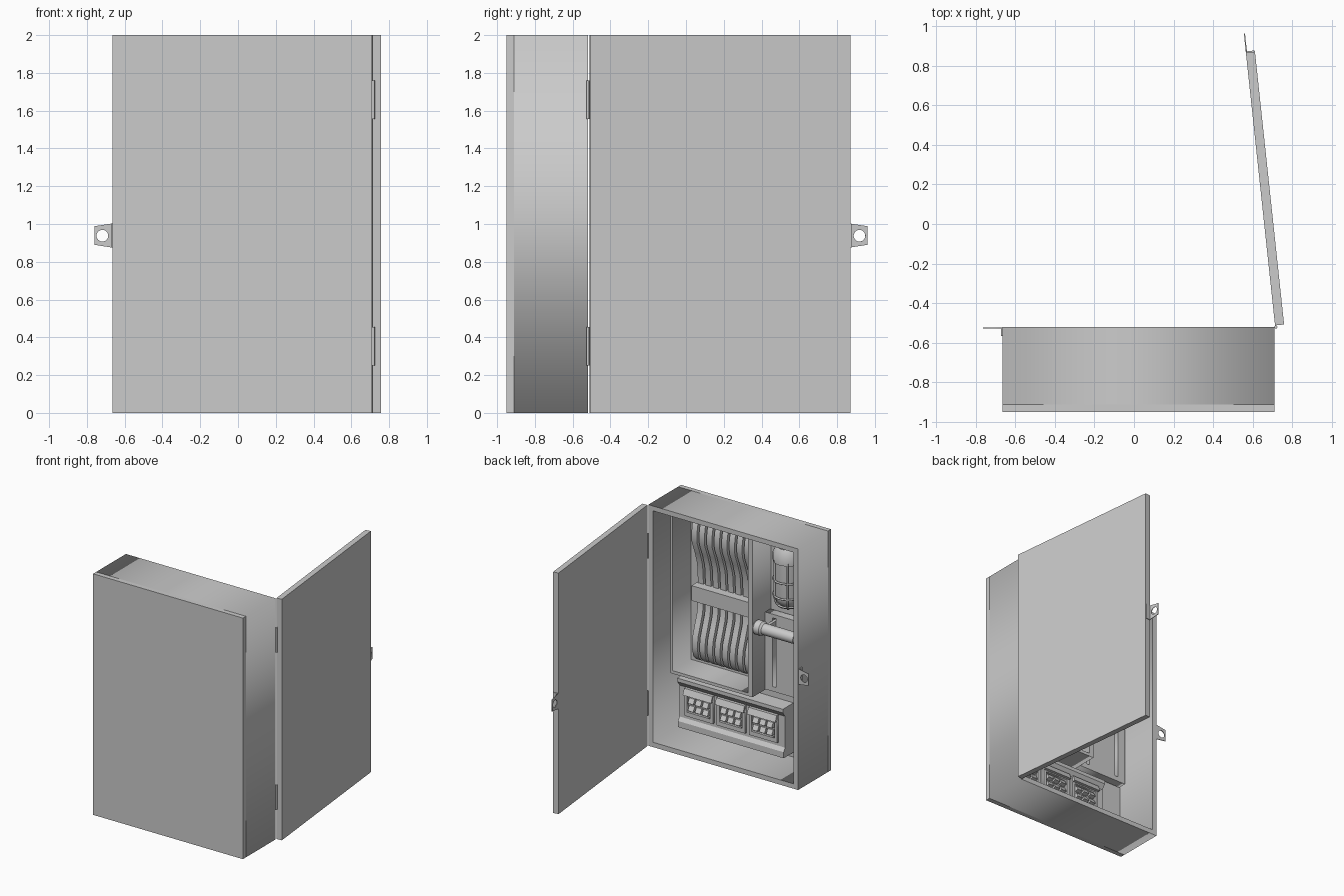
import bpy, bmesh
from math import pi, sin, cos, atan2, radians
from mathutils import Matrix, Vector

if "Cube" in bpy.data.objects:
    bpy.data.objects.remove(bpy.data.objects["Cube"])


def mesh_obj(name, bm, smooth=False):
    bmesh.ops.recalc_face_normals(bm, faces=bm.faces)
    me = bpy.data.meshes.new(name)
    bm.to_mesh(me)
    bm.free()
    ob = bpy.data.objects.new(name, me)
    bpy.context.collection.objects.link(ob)
    if smooth:
        select(ob)
        bpy.ops.object.shade_smooth_by_angle(angle=radians(35))
    return ob


def select(ob):
    bpy.ops.object.select_all(action='DESELECT')
    bpy.context.view_layer.objects.active = ob
    ob.select_set(True)


def box(name, x, y, z, matrix=None):
    bm = bmesh.new()
    bmesh.ops.create_cube(bm, size=1)
    for v in bm.verts:
        v.co = [(a + b) / 2 + c * (b - a) for (a, b), c in zip((x, y, z), v.co)]
    ob = mesh_obj(name, bm)
    if matrix:
        ob.matrix_world = matrix
    return ob


def rect(x0, x1, z0, z1):
    return [(x0, z0), (x1, z0), (x1, z1), (x0, z1)]


def circle(x, z, r, n=24):
    return [(x + r * cos(2 * pi * i / n), z + r * sin(2 * pi * i / n)) for i in range(n)]


def plate(name, loops, y0, y1, matrix=Matrix()):
    """Outline plus holes in the xz plane, extruded from y0 to y1."""
    cu = bpy.data.curves.new(name, 'CURVE')
    cu.dimensions, cu.fill_mode, cu.extrude = '2D', 'BOTH', (y1 - y0) / 2
    for loop in loops:
        s = cu.splines.new('POLY')
        s.points.add(len(loop) - 1)
        for p, (a, b) in zip(s.points, loop):
            p.co = (a, b, 0, 1)
        s.use_cyclic_u = True
    ob = bpy.data.objects.new(name, cu)
    bpy.context.collection.objects.link(ob)
    ob.matrix_world = matrix @ Matrix.Translation((0, (y0 + y1) / 2, 0)) @ Matrix.Rotation(pi / 2, 4, 'X')
    select(ob)
    bpy.ops.object.convert(target='MESH')


def extrude_x(name, profile, x0, x1, smooth=False):
    """Closed yz profile extruded along x."""
    bm = bmesh.new()
    f = bm.faces.new([bm.verts.new((x0, y, z)) for y, z in profile])
    ext = bmesh.ops.extrude_face_region(bm, geom=[f])
    bmesh.ops.translate(bm, vec=(x1 - x0, 0, 0),
                        verts=[v for v in ext['geom'] if isinstance(v, bmesh.types.BMVert)])
    return mesh_obj(name, bm, smooth)


def lathe(name, profile, matrix, n=24):
    """(radius, height) profile turned around local z."""
    bm = bmesh.new()
    vs = [bm.verts.new((r, 0, h)) for r, h in profile]
    es = [bm.edges.new(p) for p in zip(vs, vs[1:])]
    bmesh.ops.spin(bm, geom=vs + es, axis=(0, 0, 1), cent=(0, 0, 0), angle=2 * pi, steps=n)
    bmesh.ops.remove_doubles(bm, verts=bm.verts, dist=1e-5)
    mesh_obj(name, bm, True).matrix_world = matrix


def wire(name, pts, r, cyclic=False):
    cu = bpy.data.curves.new(name, 'CURVE')
    cu.dimensions, cu.bevel_depth, cu.bevel_resolution = '3D', r, 2
    s = cu.splines.new('POLY')
    s.points.add(len(pts) - 1)
    for p, c in zip(s.points, pts):
        p.co = (*c, 1)
    s.use_cyclic_u = cyclic
    ob = bpy.data.objects.new(name, cu)
    bpy.context.collection.objects.link(ob)
    select(ob)
    bpy.ops.object.convert(target='MESH')


# Cabinet shell, open toward +y
box("cabinet_back", (-.665, .71), (-.95, -.91), (0, 2))
plate("cabinet_walls", [rect(-.665, .71, 0, 2), rect(-.623, .668, .04, 1.96)], -.91, -.52)

# Door, swung open
ang = atan2(1.375, -.147)
hinge = Matrix.Translation((.712, -.512, 0)) @ Matrix.Rotation(ang, 4, 'Z')
box("door", (0, 1.385), (-.046, 0), (0, 2), hinge)
for i, z in enumerate((.25, 1.555)):
    lathe(f"hinge_{i}", [(0, 0), (.008, 0), (.008, .205), (0, .205)],
          Matrix.Translation((.716, -.52, z)), 12)

# Padlock tabs on the cabinet side and the door edge
tab = [[(0, .875), (.096, .89), (.096, .988), (0, 1.003)], circle(.053, .938, .031)]
plate("cabinet_tab", tab, -.003, .003,
      Matrix.Translation((-.665, -.525, 0)) @ Matrix.Rotation(pi, 4, 'Z'))
box("cabinet_tab_fold", (-.671, -.665), (-.566, -.522), (.875, 1.003))
plate("door_tab", tab, -.006, 0, hinge @ Matrix.Translation((1.385, 0, 0)))
box("door_tab_fold", (1.385, 1.391), (-.044, 0), (.875, 1.003), hinge)

# Compartment for the cables
plate("cable_compartment", [rect(-.145, .61, .575, 1.96), rect(-.105, .59, .6, 1.935)], -.91, -.665)

# Row of bent cables held by a clamp band
path = [(-.91, 1.89), (-.84, 1.87), (-.80, 1.81), (-.785, 1.72), (-.79, 1.64), (-.83, 1.54), (-.86, 1.44),
        (-.87, 1.3), (-.87, 1.14), (-.86, 1.04), (-.83, .95), (-.80, .86), (-.79, .77), (-.81, .69),
        (-.85, .65), (-.91, .635)]
pv = [Vector(p) for p in path]
inner = []
for i, p in enumerate(pv):
    t = (pv[min(i + 1, len(pv) - 1)] - pv[max(i - 1, 0)]).normalized()
    inner.append(tuple(p + Vector((t.y, -t.x)) * .03))
for i in range(9):
    x = .475 - i * .069
    extrude_x(f"cable_{i}", path + inner[::-1], x - .025, x + .025, True)
box("cable_clamp", (-.105, .51), (-.91, -.80), (1.15, 1.275))

# Switch housing with sloped hood
extrude_x("switch_housing", [(-.91, .08), (-.78, .08), (-.78, .13), (-.80, .16), (-.80, .42),
                             (-.77, .46), (-.77, .49), (-.91, .49)], -.35, .62)
for i in range(3):
    cx = .43 - i * .295
    # raised bezel with recessed window
    plate(f"switch_bezel_{i}", [rect(cx - .13, cx + .13, .19, .41), rect(cx - .105, cx + .105, .225, .36)],
          -.80, -.78)
    extrude_x(f"bezel_hood_{i}", [(-.80, .37), (-.755, .37), (-.775, .42), (-.80, .42)], cx - .13, cx + .13)
    for c in range(3):
        for r in range(2):
            sx, sz = cx + (c - 1) * .065, .262 + r * .062
            extrude_x(f"switch_{i}_{c}_{r}", [(-.80, sz - .023), (-.765, sz - .015),
                                              (-.785, sz + .023), (-.80, sz + .023)], sx - .025, sx + .025)

# Lever plate with two slots
plate("lever_plate", [rect(-.605, -.145, .58, 1.22), rect(-.245, -.215, .62, 1.19),
                      rect(-.535, -.505, .62, 1.19)], -.90, -.83)
for i, x in enumerate((-.23, -.52)):
    box(f"lever_arm_{i}", (x - .012, x + .012), (-.91, -.70), (1.13, 1.17))
half = [(0, .225), (.045, .225), (.058, .21), (.058, .16), (.045, .145)]
lathe("lever_handle", half + [(r, -h) for r, h in half[::-1]],
      Matrix.Translation((-.375, -.70, 1.15)) @ Matrix.Rotation(pi / 2, 4, 'Y'))

# Caged bulkhead lamp
lx, ly, R = -.41, -.76, .105
box("lamp_mount", (-.58, -.24), (-.91, -.875), (1.34, 1.9))
dome = [(R * sin(a), 1.47 - R * cos(a)) for a in [pi / 2 * k / 6 for k in range(7)]]
lathe("lamp_glass", dome + [(R, 1.76)], Matrix.Translation((lx, ly, 0)))
lathe("lamp_cap", [(0, 1.75), (.12, 1.75), (.12, 1.82), (.09, 1.87), (0, 1.87)], Matrix.Translation((lx, ly, 0)))
C = R + .012
for k in range(3):
    a = pi * k / 3
    arc = [(-C * cos(b), 1.47 - C * sin(b)) for b in [pi * j / 12 for j in range(13)]]
    pts = [(-C, 1.77)] + arc + [(C, 1.77)]
    wire(f"lamp_cage_bar_{k}", [(lx + r * cos(a), ly + r * sin(a), z) for r, z in pts], .008)
for k, (r, z) in enumerate(((C, 1.6), (C, 1.47), (C * .75, 1.393))):
    wire(f"lamp_cage_ring_{k}", [(lx + p, ly + q, z) for p, q in circle(0, 0, r)], .008, True)
